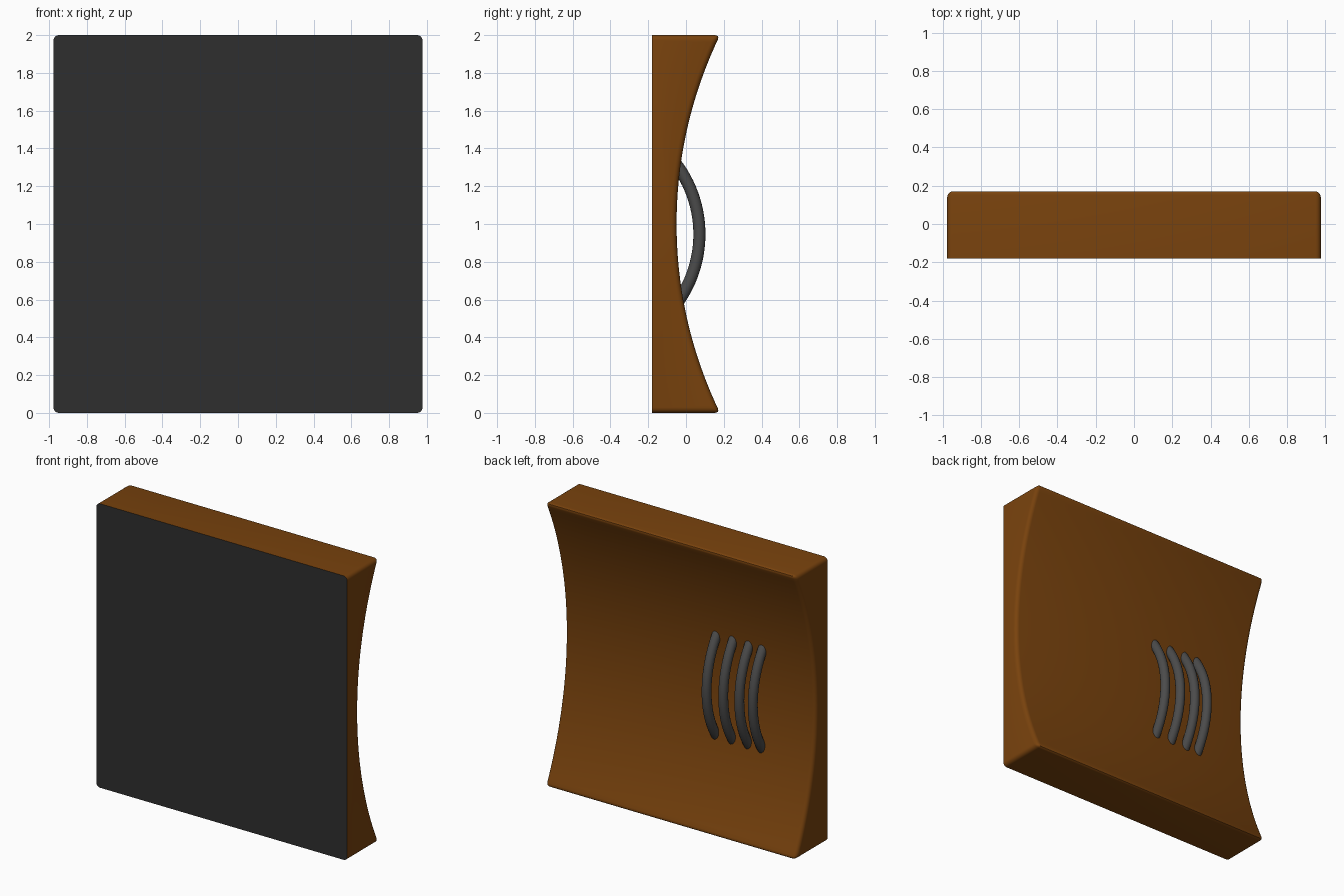
import bpy, bmesh, math
from mathutils import Vector

if "Cube" in bpy.data.objects:
    bpy.data.objects.remove(bpy.data.objects["Cube"])


def material(name, rgb):
    m = bpy.data.materials.new(name)
    m.diffuse_color = (*rgb, 1)
    m.use_nodes = True
    m.node_tree.nodes["Principled BSDF"].inputs["Base Color"].default_value = m.diffuse_color
    return m


brown = material("brown_body", (0.19, 0.055, 0.004))
black = material("black_front", (0.028, 0.028, 0.028))
metal = material("dark_metal", (0.07, 0.07, 0.07))

HALF_X, FRONT, BACK, DIP = 0.977, -0.18, 0.18, -0.05
SAG = BACK - DIP
RADIUS = (1 + SAG ** 2) / (2 * SAG)


def back_y(z):
    return DIP + RADIUS - math.sqrt(RADIUS ** 2 - (z - 1) ** 2)


# Panel: flat front, concave back, side profile extruded along x
N = 40
profile = [(FRONT, 0.0), (FRONT, 2.0)]
profile += [(back_y(2 - 2 * i / N), 2 - 2 * i / N) for i in range(N + 1)]
bm = bmesh.new()
side = bm.faces.new([bm.verts.new((-HALF_X, y, z)) for y, z in profile])
ext = bmesh.ops.extrude_face_region(bm, geom=[side])
bmesh.ops.translate(bm, vec=(2 * HALF_X, 0, 0),
                    verts=[v for v in ext["geom"] if isinstance(v, bmesh.types.BMVert)])
bmesh.ops.recalc_face_normals(bm, faces=bm.faces)

# Round every sharp edge except those around the front face
sharp = [e for e in bm.edges if e.calc_face_angle(0) > math.radians(30)
         and not all(abs(v.co.y - FRONT) < 1e-5 for v in e.verts)]
bmesh.ops.bevel(bm, geom=sharp, offset=0.028, segments=4, profile=0.5,
                affect='EDGES', clamp_overlap=False)
bm.normal_update()
for f in bm.faces:
    if f.normal.y < -0.99:
        f.material_index = 1
mesh = bpy.data.meshes.new("panel")
bm.to_mesh(mesh)
bm.free()
panel = bpy.data.objects.new("panel", mesh)
bpy.context.collection.objects.link(panel)
mesh.materials.append(brown)
mesh.materials.append(black)


# Grip bars: four arched tubes sunk into the concave back
def grip_bar(index, x):
    arc_r, tube_r, cy, cz, segs, sides = 0.621, 0.032, -0.55, 0.946, 28, 16
    bm = bmesh.new()
    rings = []
    for i in range(segs + 1):
        a = math.radians(-40 + 80 * i / segs)
        out = Vector((0, math.cos(a), math.sin(a)))
        mid = Vector((x, cy, cz)) + out * arc_r
        rings.append([bm.verts.new(mid + tube_r * (
            out * math.cos(t) + Vector((math.sin(t), 0, 0))))
            for t in (2 * math.pi * k / sides for k in range(sides))])
    for a, b in zip(rings, rings[1:]):
        for k in range(sides):
            j = (k + 1) % sides
            bm.faces.new((a[k], a[j], b[j], b[k]))
    bm.faces.new(rings[0])
    bm.faces.new(rings[-1])
    bmesh.ops.recalc_face_normals(bm, faces=bm.faces)
    me = bpy.data.meshes.new("grip_bar")
    bm.to_mesh(me)
    bm.free()
    me.materials.append(metal)
    ob = bpy.data.objects.new(f"grip_bar_{index}", me)
    bpy.context.collection.objects.link(ob)
    return ob


parts = [panel] + [grip_bar(i + 1, x) for i, x in enumerate((-0.21, -0.34, -0.465, -0.57))]

# Smooth shading with sharp edges kept
for ob in parts:
    ob.select_set(True)
bpy.context.view_layer.objects.active = panel
bpy.ops.object.shade_smooth_by_angle(angle=math.radians(35))
